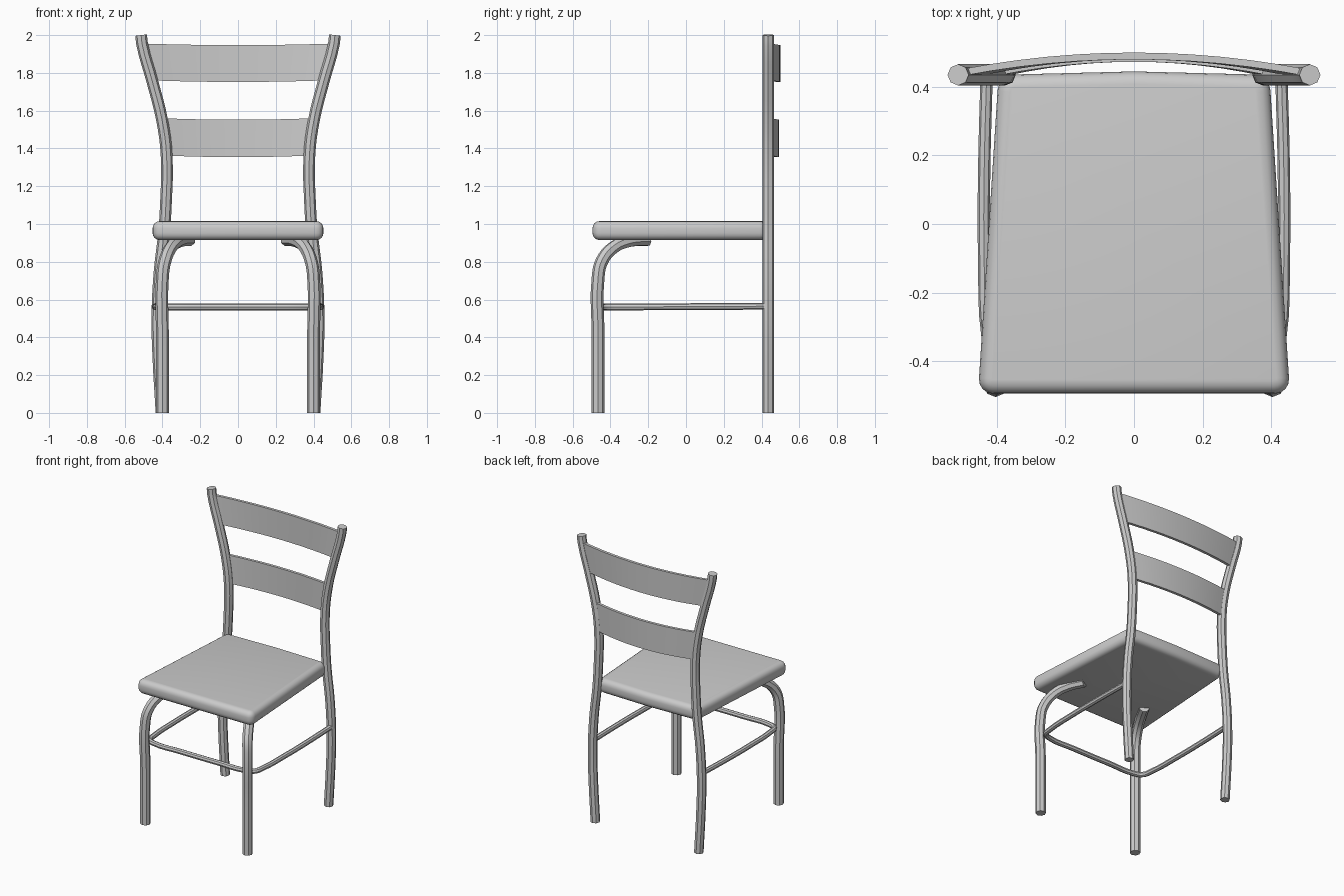
import bpy, bmesh
from mathutils import Vector

if "Cube" in bpy.data.objects:
    bpy.data.objects.remove(bpy.data.objects["Cube"])


def finish(obj, angle=0.7):
    bpy.ops.object.select_all(action='DESELECT')
    obj.select_set(True)
    bpy.context.view_layer.objects.active = obj
    bpy.ops.object.convert(target='MESH')
    bpy.ops.object.shade_smooth_by_angle(angle=angle)


def mesh_object(name, bm):
    bmesh.ops.recalc_face_normals(bm, faces=bm.faces)
    me = bpy.data.meshes.new(name)
    bm.to_mesh(me)
    bm.free()
    obj = bpy.data.objects.new(name, me)
    bpy.context.collection.objects.link(obj)
    return obj


def tube(name, points, radius, side=1):
    """Round bent tube through the points, side=-1 mirrors it in x."""
    cu = bpy.data.curves.new(name, 'CURVE')
    cu.dimensions = '3D'
    cu.bevel_depth = radius
    cu.bevel_resolution = 2
    cu.resolution_u = 4
    cu.use_fill_caps = True
    sp = cu.splines.new('BEZIER')
    sp.bezier_points.add(len(points) - 1)
    for bp, (x, y, z) in zip(sp.bezier_points, points):
        bp.co = (x * side, y, z)
        bp.handle_left_type = bp.handle_right_type = 'AUTO'
    obj = bpy.data.objects.new(name, cu)
    bpy.context.collection.objects.link(obj)
    finish(obj)


def slat(name, z0, z1, x0, x1, y_end, y_mid, n=12):
    """Bowed board with ends slanted to follow the posts."""
    bm = bmesh.new()
    rings = []
    for i in range(n + 1):
        t = 2 * i / n - 1
        bow = 1 - t * t
        y = y_end + (y_mid - y_end) * bow
        dz = -0.008 * bow
        rings.append([bm.verts.new(c) for c in (
            (x0 * t, y - 0.01, z0 + dz), (x0 * t, y + 0.01, z0 + dz),
            (x1 * t, y + 0.01, z1 + dz), (x1 * t, y - 0.01, z1 + dz))])
    for a, b in zip(rings, rings[1:]):
        for k in range(4):
            bm.faces.new((a[k], a[(k + 1) % 4], b[(k + 1) % 4], b[k]))
    bm.faces.new(rings[0])
    bm.faces.new(rings[-1])
    finish(mesh_object(name, bm))


# Seat: tapered cushion with rounded corners and edges
bm = bmesh.new()
outline = [(-0.455, -0.495), (0.455, -0.495), (0.395, 0.435), (0, 0.445), (-0.395, 0.435)]
base = bm.faces.new([bm.verts.new((x, y, 0.915)) for x, y in outline])
ext = bmesh.ops.extrude_face_region(bm, geom=[base])
bmesh.ops.translate(bm, vec=Vector((0, 0, 0.1)),
                    verts=[v for v in ext['geom'] if isinstance(v, bmesh.types.BMVert)])
corners = [e for e in bm.edges
           if abs(e.verts[0].co.z - e.verts[1].co.z) > 0.05 and abs(e.verts[0].co.x) > 0.1]
bmesh.ops.bevel(bm, geom=corners, offset=0.045, segments=4, profile=0.5, affect='EDGES')
bmesh.ops.recalc_face_normals(bm, faces=bm.faces)
rims = [e for e in bm.edges if abs(e.verts[0].co.z - e.verts[1].co.z) < 0.01]
bmesh.ops.bevel(bm, geom=rims, offset=0.037, segments=4, profile=0.5, affect='EDGES')
finish(mesh_object("seat", bm))

# Legs and back posts
front_leg = [(0.40, -0.465, 0), (0.40, -0.465, 0.4), (0.40, -0.465, 0.72),
             (0.388, -0.447, 0.8), (0.355, -0.385, 0.875), (0.31, -0.30, 0.91),
             (0.255, -0.20, 0.917)]
back_post = [(0.405, 0.435, 0), (0.422, 0.435, 0.3), (0.427, 0.435, 0.5),
             (0.415, 0.435, 0.75), (0.392, 0.435, 0.95), (0.382, 0.435, 1.1),
             (0.378, 0.435, 1.36), (0.402, 0.435, 1.55), (0.455, 0.435, 1.76),
             (0.507, 0.435, 1.95), (0.513, 0.435, 2.0)]
for s, label in ((1, "right"), (-1, "left")):
    tube("front_leg_" + label, front_leg, 0.034, s)
    tube("back_post_" + label, back_post, 0.031, s)

# One continuous U-shaped stretcher around the sides and front
half = [(0.43, 0.43, 0.565), (0.437, 0.15, 0.563), (0.437, -0.1, 0.562),
        (0.427, -0.33, 0.561), (0.41, -0.40, 0.561), (0.36, -0.425, 0.561),
        (0.15, -0.43, 0.561)]
tube("stretcher", half + [(-x, y, z) for x, y, z in reversed(half)], 0.018)

# Back slats
slat("upper_slat", 1.76, 1.955, 0.45, 0.50, 0.442, 0.49)
slat("lower_slat", 1.362, 1.56, 0.375, 0.403, 0.442, 0.483)
